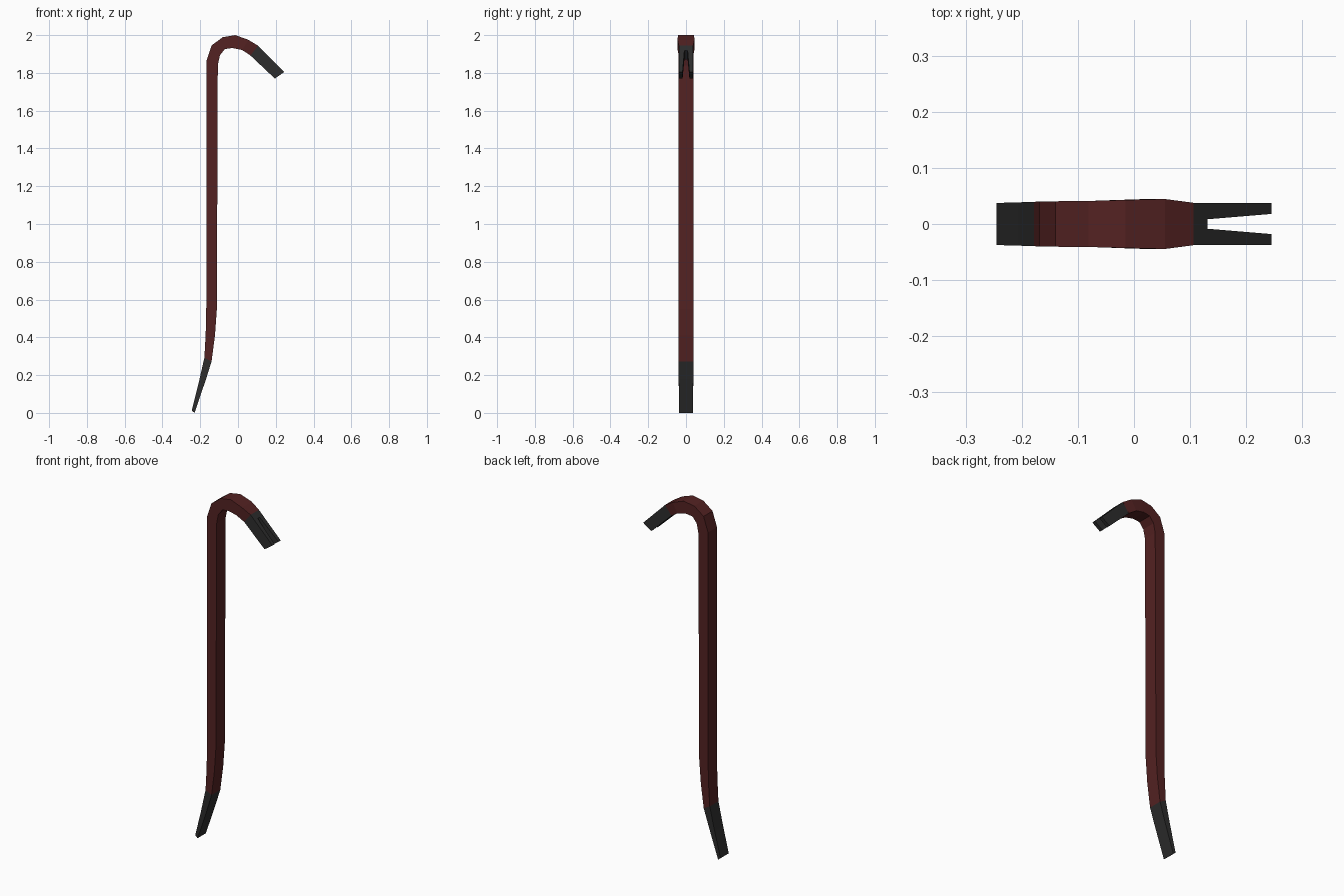
import bpy, bmesh

if "Cube" in bpy.data.objects:
    bpy.data.objects.remove(bpy.data.objects["Cube"])


def material(name, rgb):
    m = bpy.data.materials.new(name)
    m.diffuse_color = (*rgb, 1)
    m.use_nodes = True
    m.node_tree.nodes["Principled BSDF"].inputs["Base Color"].default_value = m.diffuse_color
    return m


RED = material("dark red paint", (0.088, 0.016, 0.016))
STEEL = material("bare dark steel", (0.026, 0.026, 0.026))


def ring(bm, station, y0, y1):
    """Four corners of a cross-section: outer edge, then inner edge."""
    (ox, oz), (ix, iz) = station
    return [bm.verts.new(p) for p in
            ((ox, y0, oz), (ox, y1, oz), (ix, y1, iz), (ix, y0, iz))]


def loft(bm, rings, cap_start=False, cap_end=False, sides=(0, 1, 2, 3)):
    for a, b in zip(rings, rings[1:]):
        for i in sides:
            j = (i + 1) % 4
            bm.faces.new((a[i], a[j], b[j], b[i]))
    if cap_start:
        bm.faces.new(rings[0])
    if cap_end:
        bm.faces.new(rings[-1])


def finish(bm, name, mat):
    bmesh.ops.remove_doubles(bm, verts=bm.verts, dist=1e-5)
    bmesh.ops.recalc_face_normals(bm, faces=bm.faces)
    # open-ended shells: make sure faces point outwards
    top = max(bm.faces, key=lambda f: abs(f.normal.y) * f.calc_area())
    if top.normal.y * top.calc_center_median().y < 0:
        bmesh.ops.reverse_faces(bm, faces=bm.faces)
    me = bpy.data.meshes.new(name)
    bm.to_mesh(me)
    bm.free()
    me.materials.append(mat)
    bpy.context.collection.objects.link(bpy.data.objects.new(name, me))


# Stations: (outer x, z), (inner x, z), half width
tip = [((-0.245, 0.012), (-0.230, 0.0), 0.0375),
       ((-0.208, 0.160), (-0.169, 0.180), 0.0385),
       ((-0.178, 0.292), (-0.140, 0.272), 0.0395)]
bar = [tip[-1],
       ((-0.171, 0.420), (-0.122, 0.410), 0.040),
       ((-0.168, 0.560), (-0.112, 0.550), 0.0405),
       ((-0.168, 1.860), (-0.107, 1.840), 0.0405),
       ((-0.140, 1.945), (-0.096, 1.893), 0.0405),
       ((-0.081, 1.989), (-0.070, 1.926), 0.0410),
       ((-0.015, 2.000), (-0.030, 1.932), 0.0428),
       ((0.055, 1.975), (0.022, 1.921), 0.0445),
       ((0.106, 1.944), (0.066, 1.892), 0.0378)]
root = bar[-1]
end = ((0.245, 1.805), (0.195, 1.770))


def between(a, b, t):
    return tuple(tuple(p + (q - p) * t for p, q in zip(u, v))
                 for u, v in zip(a, b))


# Painted bar with hook
bm = bmesh.new()
loft(bm, [ring(bm, (o, i), -w, w) for o, i, w in bar])
finish(bm, "bar", RED)

# Flat pry tip
bm = bmesh.new()
loft(bm, [ring(bm, (o, i), -w, w) for o, i, w in tip], cap_start=True)
finish(bm, "pry_tip", STEEL)

# Forked claw: solid collar in three lanes, then two tapering prongs
bm = bmesh.new()
start = root[:2]
notch = between(start, end, 0.18)
W, N0, N1 = 0.0376, 0.0085, 0.0180
loft(bm, [ring(bm, start, -N0, N0), ring(bm, notch, -N0, N0)],
     cap_end=True, sides=(0, 2))
for s in (-1, 1):
    loft(bm, [ring(bm, start, s * N0, s * W), ring(bm, notch, s * N0, s * W)],
         sides=(0, 1, 2))
    loft(bm, [ring(bm, notch, s * N0, s * W), ring(bm, end, s * N1, s * W)],
         cap_end=True)
finish(bm, "claw", STEEL)
